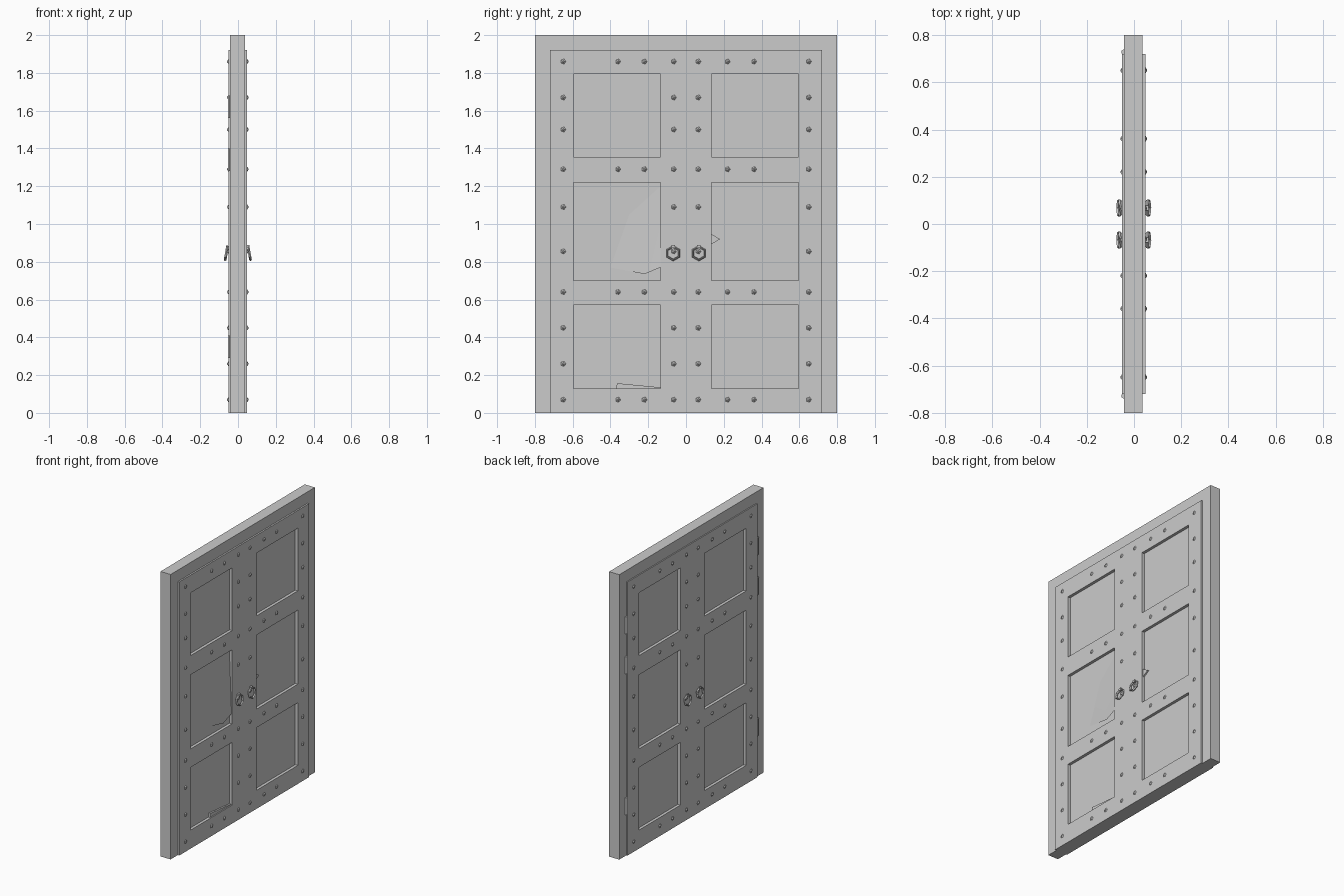
import bpy, bmesh
from math import pi, radians
from mathutils import Matrix, Vector

old = bpy.data.objects.get("Cube")
if old:
    bpy.data.objects.remove(old)

grey = bpy.data.materials.new("plain grey")
grey.use_nodes = True
grey.diffuse_color = (0.6, 0.6, 0.6, 1)
grey.node_tree.nodes["Principled BSDF"].inputs["Base Color"].default_value = (0.6, 0.6, 0.6, 1)

LEAF_BACK, LEAF_FRONT = -0.05, 0.048
RECESS = 0.02
PANEL_Y = [(-0.595, -0.135), (0.135, 0.595)]
PANEL_Z = [(0.13, 0.57), (0.70, 1.22), (1.355, 1.795)]


def finish(bm, name, smooth=False):
    bmesh.ops.recalc_face_normals(bm, faces=bm.faces[:])
    mesh = bpy.data.meshes.new(name)
    bm.to_mesh(mesh)
    bm.free()
    mesh.materials.append(grey)
    for p in mesh.polygons:
        p.use_smooth = smooth
    obj = bpy.data.objects.new(name, mesh)
    bpy.context.collection.objects.link(obj)
    return obj


def box(bm, x0, x1, y0, y1, z0, z1):
    size = Matrix.Diagonal((x1 - x0, y1 - y0, z1 - z0, 1))
    centre = Matrix.Translation(((x0 + x1) / 2, (y0 + y1) / 2, (z0 + z1) / 2))
    bmesh.ops.create_cube(bm, size=1, matrix=centre @ size)


def prism(name, outline, x0, x1):
    """Extrude a (y, z) outline from x0 to x1."""
    bm = bmesh.new()
    face = bm.faces.new([bm.verts.new((x0, y, z)) for y, z in outline])
    out = bmesh.ops.extrude_face_region(bm, geom=[face])
    moved = [v for v in out["geom"] if isinstance(v, bmesh.types.BMVert)]
    bmesh.ops.translate(bm, vec=(x1 - x0, 0, 0), verts=moved)
    return finish(bm, name)


# Door frame: two jambs and a lintel in one outline
prism("door_frame", [(-0.8, 0), (-0.8, 2), (0.8, 2), (0.8, 0),
                     (0.72, 0), (0.72, 1.92), (-0.72, 1.92), (-0.72, 0)], -0.042, 0.037)

# Door leaf: slab cut along the panel borders, panels sunk on both faces
bm = bmesh.new()
box(bm, LEAF_BACK, LEAF_FRONT, -0.72, 0.72, 0, 1.92)
cuts = [((0, y, 0), (0, 1, 0)) for pair in PANEL_Y for y in pair]
cuts += [((0, 0, z), (0, 0, 1)) for pair in PANEL_Z for z in pair]
for point, normal in cuts:
    bmesh.ops.bisect_plane(bm, geom=bm.verts[:] + bm.edges[:] + bm.faces[:],
                           plane_co=point, plane_no=normal)
bm.normal_update()


def is_panel(face):
    c = face.calc_center_median()
    return (abs(face.normal.x) > 0.9 and any(a < c.y < b for a, b in PANEL_Y)
            and any(a < c.z < b for a, b in PANEL_Z))


panels = [f for f in bm.faces if is_panel(f)]
for f in bmesh.ops.extrude_discrete_faces(bm, faces=panels)["faces"]:
    side = 1 if f.calc_center_median().x > 0 else -1
    bmesh.ops.translate(bm, vec=(-side * RECESS, 0, 0), verts=f.verts[:])
finish(bm, "door_leaf")

# Studs in columns along the stiles and rows along the rails
spots = [(y, z) for y in (0.065, 0.65)
         for z in (0.07, 0.26, 0.45, 0.64, 0.855, 1.09, 1.29, 1.5, 1.67, 1.86)]
spots += [(y, z) for y in (0.22, 0.36) for z in (0.07, 0.64, 1.29, 1.86)]
bm = bmesh.new()
for side, face_x in ((1, LEAF_FRONT), (-1, LEAF_BACK)):
    for y, z in spots:
        for mirror in (1, -1):
            place = Matrix.Translation((face_x + side * 0.003, mirror * y, z))
            turn = Matrix.Rotation(side * pi / 2, 4, 'Y')
            bmesh.ops.create_cone(bm, cap_ends=True, segments=5, radius1=0.016,
                                  radius2=0.004, depth=0.008, matrix=place @ turn)
finish(bm, "studs")


# Ring handles: six-sided rings hanging beside the centre line
def ring(name, centre, tilt):
    bm = bmesh.new()
    place = Matrix.Translation(centre) @ Matrix.Rotation(tilt, 4, 'Y')
    loops = []
    for i in range(6):
        spin = Matrix.Rotation(i * pi / 3 + pi / 6, 4, 'X')
        loops.append([bm.verts.new(place @ spin @ Vector(p)) for p in
                      ((0, 0.042, 0), (0.007, 0.036, 0), (0, 0.03, 0), (-0.007, 0.036, 0))])
    for i in range(6):
        a, b = loops[i], loops[(i + 1) % 6]
        for j in range(4):
            k = (j + 1) % 4
            bm.faces.new((a[j], a[k], b[k], b[j]))
    finish(bm, name)


for label, side, face_x in (("front", 1, LEAF_FRONT), ("back", -1, LEAF_BACK)):
    for hand, y in (("left", 0.068), ("right", -0.068)):
        ring(f"{label}_{hand}_ring_handle", (face_x + side * 0.012, y, 0.845),
             -side * radians(10))
        bm = bmesh.new()
        box(bm, face_x - 0.01, face_x + side * 0.014, y - 0.01, y + 0.01, 0.872, 0.888)
        finish(bm, f"{label}_{hand}_ring_mount")

# Hinge barrels in the back corner between leaf and frame
bm = bmesh.new()
for y in (-0.728, 0.728):
    for z in (0.35, 1.34, 1.62):
        bmesh.ops.create_cone(bm, cap_ends=True, segments=6, radius1=0.011, radius2=0.011,
                              depth=0.12, matrix=Matrix.Translation((-0.044, y, z)))
finish(bm, "hinges")

# Damage: dented sheet in the middle panel, splinters on two others
floor = LEAF_FRONT - RECESS
bm = bmesh.new()
rim = [(0.0, -0.135, 1.2), (0.0, -0.3, 1.05), (0.0, -0.4, 0.77),
       (0.012, -0.22, 0.735), (0.016, -0.135, 0.77)]
bm.faces.new([bm.verts.new((floor + x, y, z)) for x, y, z in rim])
bmesh.ops.triangulate(bm, faces=bm.faces[:])
finish(bm, "dented_sheet", smooth=True)
prism("bottom_splinter", [(-0.37, 0.13), (-0.365, 0.157), (-0.135, 0.135), (-0.135, 0.13)],
      floor - 0.005, floor + 0.012)
prism("edge_chip", [(0.13, 0.89), (0.13, 0.95), (0.18, 0.92)], floor - 0.005, floor + 0.01)
